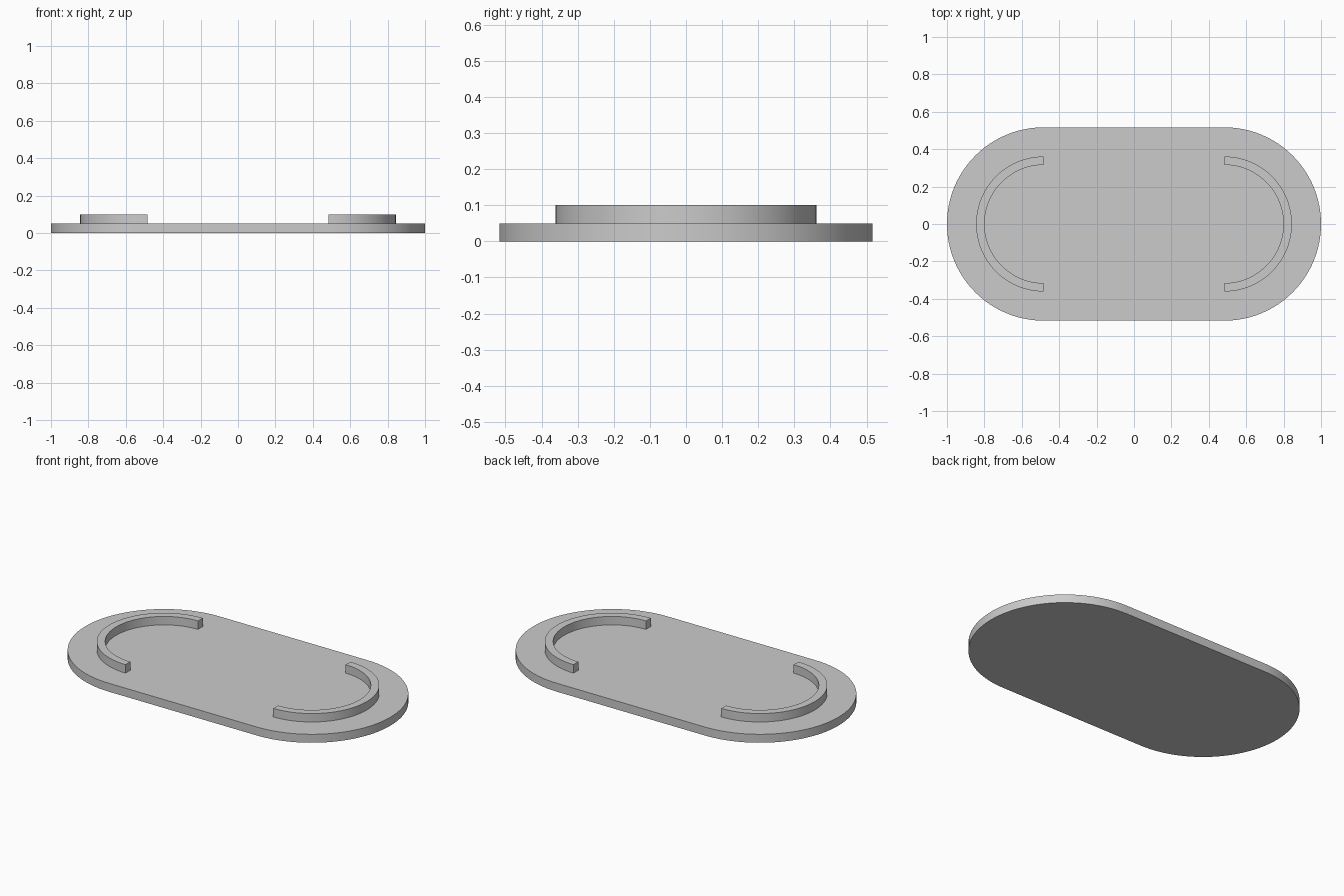
import bpy
import bmesh
from math import cos, sin, pi

cube = bpy.data.objects.get("Cube")
if cube:
    bpy.data.objects.remove(cube, do_unlink=True)

END_X = 0.483        # centre of each rounded end
PLATE_R = 0.517
RIM_OUTER, RIM_INNER = 0.361, 0.316
PLATE_TOP, RIM_TOP = 0.05, 0.1
STEPS = 48

grey = bpy.data.materials.new("plain_grey")
grey.use_nodes = True
colour = (0.6, 0.6, 0.6, 1)
grey.diffuse_color = colour
grey.node_tree.nodes["Principled BSDF"].inputs["Base Color"].default_value = colour


def half_circle(radius, side):
    """Half circle bulging towards +x or -x, running anticlockwise."""
    angles = [pi * (i / STEPS - 0.5) for i in range(STEPS + 1)]
    return [(side * (END_X + radius * cos(a)), side * radius * sin(a)) for a in angles]


def extrude_outline(name, outline, bottom, top):
    bm = bmesh.new()
    face = bm.faces.new([bm.verts.new((x, y, bottom)) for x, y in outline])
    result = bmesh.ops.extrude_face_region(bm, geom=[face], use_keep_orig=True)
    raised = [v for v in result["geom"] if isinstance(v, bmesh.types.BMVert)]
    bmesh.ops.translate(bm, verts=raised, vec=(0, 0, top - bottom))
    bmesh.ops.recalc_face_normals(bm, faces=bm.faces)
    mesh = bpy.data.meshes.new(name)
    bm.to_mesh(mesh)
    bm.free()
    mesh.materials.append(grey)
    obj = bpy.data.objects.new(name, mesh)
    bpy.context.collection.objects.link(obj)
    bpy.ops.object.select_all(action="DESELECT")
    obj.select_set(True)
    bpy.context.view_layer.objects.active = obj
    bpy.ops.object.shade_smooth_by_angle(angle=pi / 6)
    return obj


# Stadium-shaped base plate
extrude_outline("base_plate", half_circle(PLATE_R, 1) + half_circle(PLATE_R, -1), 0, PLATE_TOP)

# Raised half-ring at each end
for name, side in (("left_rim", 1), ("right_rim", -1)):
    ring = half_circle(RIM_OUTER, side) + half_circle(RIM_INNER, side)[::-1]
    extrude_outline(name, ring, PLATE_TOP, RIM_TOP)
